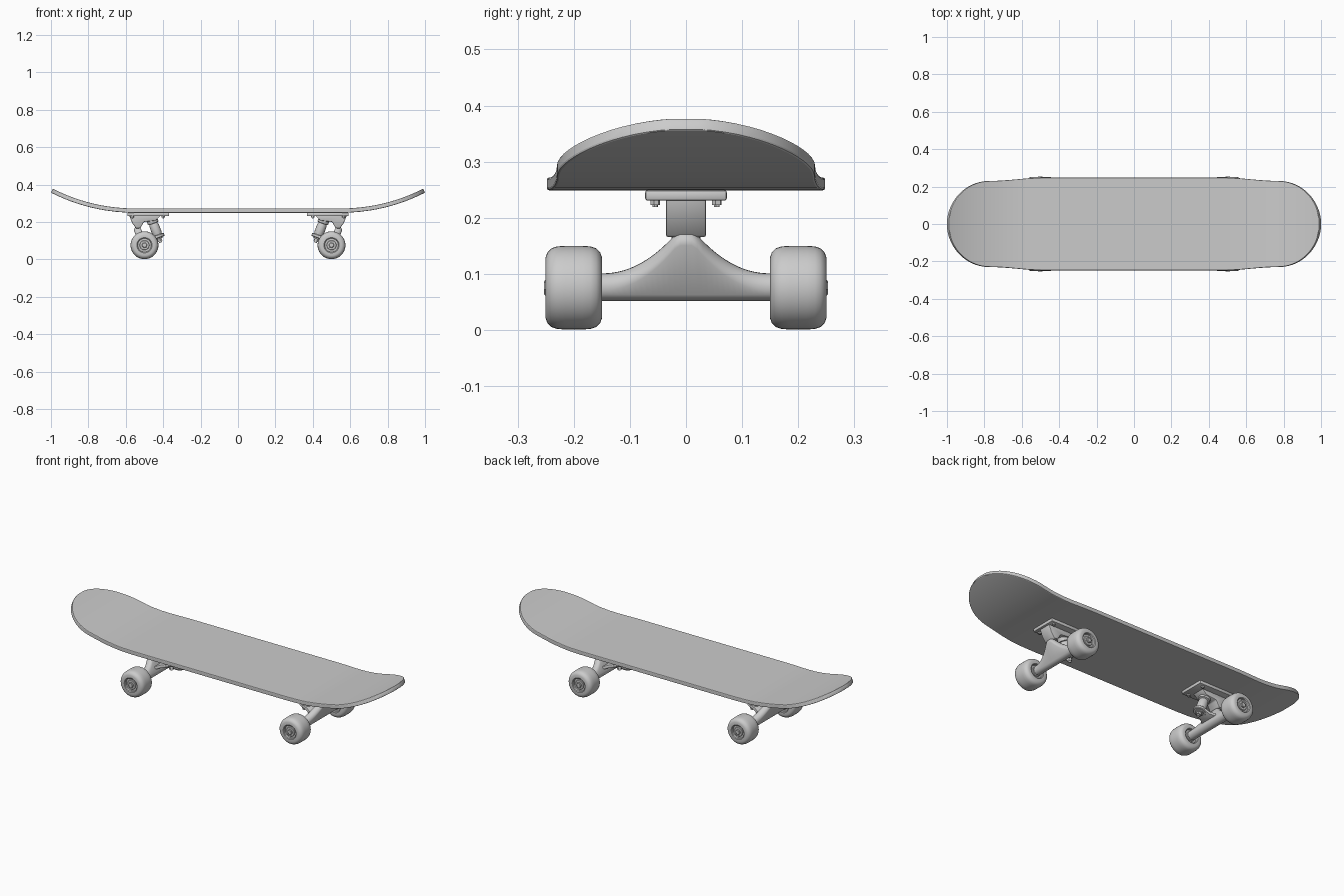
import bpy, bmesh, math
from mathutils import Vector

if "Cube" in bpy.data.objects:
    bpy.data.objects.remove(bpy.data.objects["Cube"])

X, Y, Z = Vector((1, 0, 0)), Vector((0, 1, 0)), Vector((0, 0, 1))


def finish(name, bm, bevel=0.0, segs=2, thick=0.0, smooth=35):
    bmesh.ops.remove_doubles(bm, verts=bm.verts, dist=1e-5)
    if not thick:
        bmesh.ops.recalc_face_normals(bm, faces=bm.faces)
    me = bpy.data.meshes.new(name)
    bm.to_mesh(me)
    bm.free()
    ob = bpy.data.objects.new(name, me)
    bpy.context.collection.objects.link(ob)
    if thick:
        m = ob.modifiers.new("thickness", 'SOLIDIFY')
        m.thickness, m.offset = thick, -1
    if bevel:
        m = ob.modifiers.new("bevel", 'BEVEL')
        m.width, m.segments = bevel, segs
        m.limit_method, m.angle_limit = 'ANGLE', math.radians(40)
    bpy.ops.object.select_all(action='DESELECT')
    ob.select_set(True)
    bpy.context.view_layer.objects.active = ob
    if ob.modifiers:
        bpy.ops.object.convert(target='MESH')
    bpy.ops.object.shade_smooth_by_angle(angle=math.radians(smooth))
    return ob


def loft(name, rings, cap=True, **kw):
    bm = bmesh.new()
    vs = [[bm.verts.new(p) for p in r] for r in rings]
    n = len(vs[0])
    for a, b in zip(vs, vs[1:]):
        for i in range(n):
            j = (i + 1) % n
            bm.faces.new((a[i], a[j], b[j], b[i]))
    if cap:
        bm.faces.new(vs[0])
        bm.faces.new(vs[-1])
    return finish(name, bm, **kw)


def lathe(name, profile, origin, axis, segs=32, cap=True, **kw):
    """Turn (radius, distance) pairs around an axis."""
    axis = Vector(axis).normalized()
    u = axis.orthogonal().normalized()
    v = axis.cross(u)
    rings = []
    for r, t in profile:
        rings.append([Vector(origin) + axis * t + (u * math.cos(a) + v * math.sin(a)) * r
                      for a in (2 * math.pi * i / segs for i in range(segs))])
    return loft(name, rings, cap, **kw)


def prism(name, pts, origin, u, v, n, half, **kw):
    """Extrude a flat outline by half to each side of its plane."""
    o = Vector(origin)
    return loft(name, [[o + u * a + v * b + n * h for a, b in pts] for h in (-half, half)], **kw)


# Deck: flat middle, kicked-up rounded ends
def deck_z(x):
    d = max(0, abs(x) - 0.55)
    return 0.272 + 0.97 - math.sqrt(0.97 ** 2 - d * d)


def side_width(x):
    t = min(1, max(0, (x - 0.48) / 0.29))
    return 0.248 - 0.018 * t * t * (3 - 2 * t)


half = [(x, side_width(x)) for x in (0.48, 0.55, 0.6, 0.65, 0.7, 0.735)]
half += [(0.77 + 0.221 * math.cos(a), 0.230 * math.sin(a))
         for a in (math.radians(d) for d in range(90, 0, -6))]
stations = [(-x, w) for x, w in reversed(half)] + half
bm = bmesh.new()
rows = [(bm.verts.new((x, -w, deck_z(x))), bm.verts.new((x, w, deck_z(x)))) for x, w in stations]
for a, b in zip(rows, rows[1:]):
    bm.faces.new((a[0], b[0], b[1], a[1]))
finish("deck", bm, thick=0.023, bevel=0.006, smooth=20)

truck = []

# Baseplate with pivot housing
truck.append(prism("baseplate", [(0.368, -0.073), (0.592, -0.073), (0.592, 0.073), (0.368, 0.073)],
                   (0, 0, 0.24), X, Y, Z, 0.0095, bevel=0.005))
truck.append(prism("pivot_housing",
                   [(0.41, 0.236), (0.582, 0.236), (0.566, 0.195), (0.545, 0.165), (0.522, 0.167),
                    (0.503, 0.200), (0.44, 0.207)],
                   (0, 0, 0), X, Z, Y, 0.036, bevel=0.005))

# Mounting bolts
for i, x in enumerate((0.40, 0.565)):
    for j, y in enumerate((-0.055, 0.055)):
        truck.append(lathe(f"mounting_nut_{i}{j}", [(0.009, 0), (0.009, 0.009), (0.005, 0.009), (0.005, 0.013)],
                           (x, y, 0.232), -Z, segs=6))

# Hanger: rounded bar swelling up to the pivot in the middle
AXLE = Vector((0.5, 0, 0.077))
PIVOT = Vector((0.537, 0, 0.156))
up = (PIVOT - AXLE).normalized()
side = up.cross(Y)
rings = []
for i in range(-15, 16):
    y = i / 100
    f = max(0, 1 - max(0, abs(y) - 0.015) / 0.135) ** 2.1
    top = AXLE + (PIVOT - AXLE) * f
    r2 = 0.024 - 0.005 * f
    ring = []
    for k in range(20):
        a = math.pi * 2 * (k + 0.5) / 20
        c, r = (top, r2) if k < 10 else (AXLE, 0.025)
        ring.append(c + (side * math.cos(a) + up * math.sin(a)) * r + Y * y)
    rings.append(ring)
truck.append(loft("hanger", rings))

# Kingpin assembly, leaning toward the middle of the board
KING = Vector((0.465, 0, 0.225))
down = Vector((-0.35, 0, -0.937)).normalized()
across = Vector((0.937, 0, -0.35)).normalized()
truck.append(lathe("upper_bushing", [(0.030, -0.01), (0.030, 0.034), (0.022, 0.036), (0.026, 0.048),
                                     (0.026, 0.09), (0.023, 0.104)], KING, down))
truck.append(lathe("hanger_ring", [(0.031, 0.100), (0.034, 0.103), (0.034, 0.115), (0.031, 0.118)], KING, down))
truck.append(prism("hanger_yoke", [(0, -0.033), (0.035, -0.036), (0.085, -0.065), (0.085, 0.065),
                                   (0.035, 0.036), (0, 0.033)],
                   KING + down * 0.109, across, Y, down, 0.008, bevel=0.003))
truck.append(lathe("lower_washer", [(0.021, 0.117), (0.021, 0.124)], KING, down))
truck.append(lathe("kingpin_nut", [(0.014, 0.123), (0.014, 0.137)], KING, down, segs=6))
truck.append(lathe("kingpin", [(0.008, 0.0), (0.008, 0.145)], KING, down, segs=16))

# Wheels, bearings and axle nuts
wheel = [(0.036, 0.012), (0.037, 0.003), (0.041, 0.0), (0.055, 0.0), (0.063, 0.003), (0.070, 0.010),
         (0.0735, 0.020), (0.0745, 0.034)]
wheel += [(r, 0.1 - t) for r, t in reversed(wheel)]
wheel.append(wheel[0])
truck.append(lathe("axle", [(0.008, -0.251), (0.008, 0.251)], (0.5, 0, 0.0755), Y, segs=16))
for tag, s in (("right", 1), ("left", -1)):
    o, d = (0.5, 0.15 * s, 0.0755), Y * s
    truck.append(lathe("wheel_" + tag, wheel, o, d, segs=40, cap=False))
    truck.append(lathe("wheel_core_" + tag, [(0.037, 0.012), (0.037, 0.088)], o, d))
    truck.append(lathe("bearing_" + tag, [(0.024, 0.006), (0.026, 0.008), (0.026, 0.092), (0.024, 0.094)], o, d))
    truck.append(lathe("axle_nut_" + tag, [(0.015, 0.09), (0.015, 0.1), (0.012, 0.103)], o, d, segs=6))

# Second truck faces the other way
for ob in truck:
    c = ob.copy()
    c.name = "rear_" + ob.name
    c.rotation_euler.z = math.pi
    bpy.context.collection.objects.link(c)
    ob.name = "front_" + ob.name
